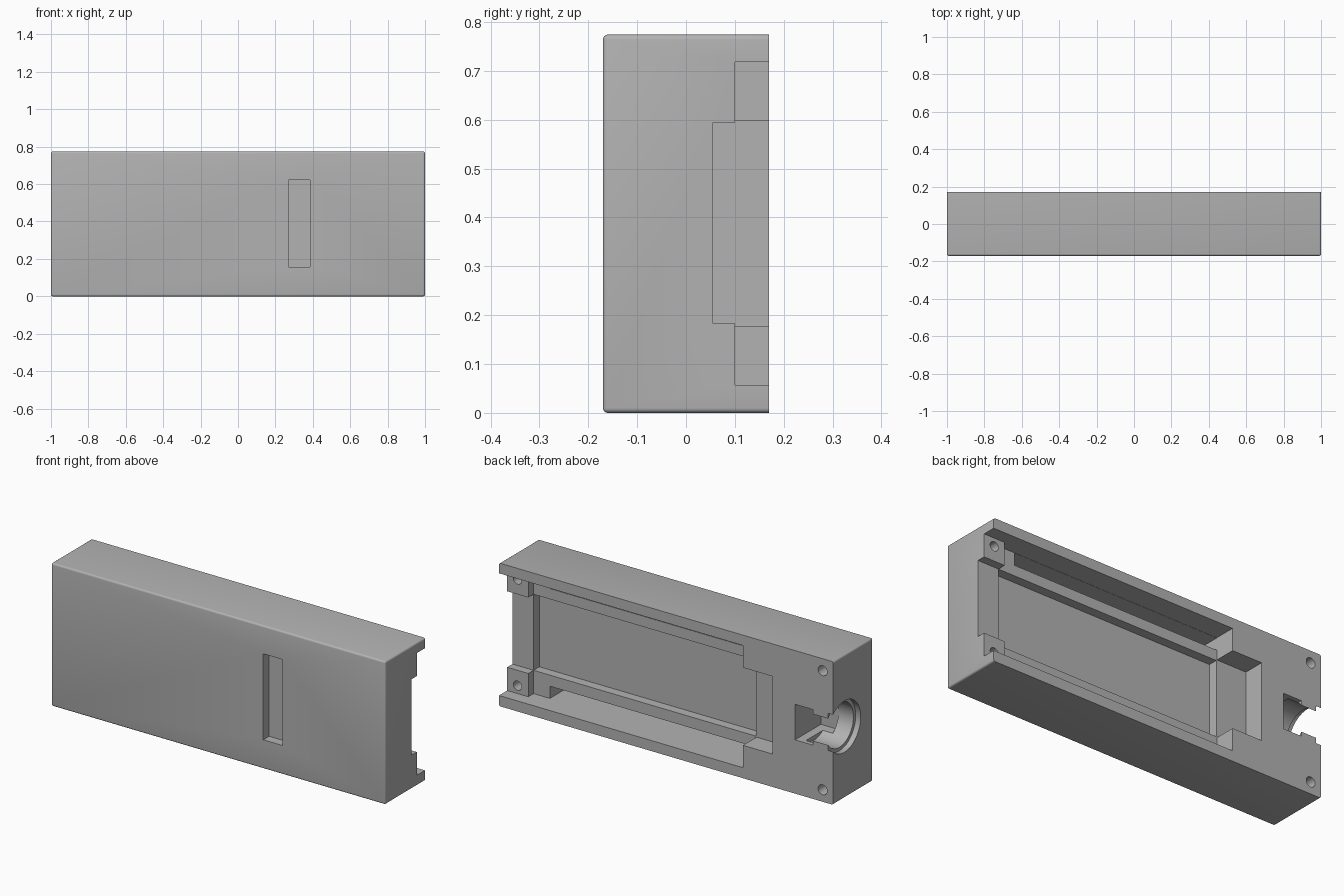
import bpy, bmesh, math
from mathutils import Matrix, Vector

if "Cube" in bpy.data.objects:
    bpy.data.objects.remove(bpy.data.objects["Cube"])

H = 0.774          # case height
MID = H / 2        # mirror height for paired features
BACK = 0.17        # open rear plane

grey = bpy.data.materials.new("plain grey")
grey.diffuse_color = (0.45, 0.45, 0.45, 1)
grey.use_nodes = True
grey.node_tree.nodes["Principled BSDF"].inputs["Base Color"].default_value = grey.diffuse_color


def make(name, bm):
    bmesh.ops.recalc_face_normals(bm, faces=bm.faces)
    me = bpy.data.meshes.new(name)
    bm.to_mesh(me)
    bm.free()
    ob = bpy.data.objects.new(name, me)
    bpy.context.collection.objects.link(ob)
    me.materials.append(grey)
    return ob


def box(x0, x1, y0, y1, z0, z1):
    bm = bmesh.new()
    size = Matrix.Diagonal((x1 - x0, y1 - y0, z1 - z0, 1))
    centre = Matrix.Translation(((x0 + x1) / 2, (y0 + y1) / 2, (z0 + z1) / 2))
    bmesh.ops.create_cube(bm, size=1, matrix=centre @ size)
    return bm


def rod(start, end, r, n=48):
    a, b = Vector(start), Vector(end)
    turn = (b - a).to_track_quat('Z', 'Y').to_matrix().to_4x4()
    bm = bmesh.new()
    bmesh.ops.create_cone(bm, cap_ends=True, segments=n, radius1=r, radius2=r,
                          depth=(b - a).length,
                          matrix=Matrix.Translation((a + b) / 2) @ turn)
    return bm


# Case block: every edge rounded except around the flat rear face
bm = box(-1, 1, -BACK, BACK, 0, H)
edges = [e for e in bm.edges if not all(v.co.y > 0 for v in e.verts)]
bmesh.ops.bevel(bm, geom=edges, offset=0.01, segments=4, profile=0.5, affect='EDGES')
case = make("case_half", bm)


def cut(bm):
    tool = make("cutter", bm)
    tool.hide_render = True
    mod = case.modifiers.new("cut", 'BOOLEAN')
    mod.operation, mod.solver, mod.object = 'DIFFERENCE', 'EXACT', tool
    bpy.context.view_layer.objects.active = case
    bpy.ops.object.modifier_apply(modifier=mod.name)
    bpy.data.objects.remove(tool)


# Main cavity, open end notch, gap between posts, sunken floor, inner end pocket
cut(box(-0.46, 0.874, 0.055, 0.3, 0.057, 0.718))
cut(box(0.80, 1.1, 0.10, 0.3, 0.057, 0.718))
cut(box(0.80, 1.1, 0.055, 0.3, 0.183, 0.594))
cut(box(-0.457, 0.874, 0.005, 0.3, 0.183, 0.594))
cut(box(-0.638, -0.40, 0.055, 0.3, 0.178, 0.598))

# Front window recess
cut(box(0.27, 0.385, -0.3, -0.12, 0.157, 0.622))

# Features mirrored top and bottom: side slots, post holes, corner screw holes
for s in (-1, 1):
    z0, z1 = sorted((MID + s * 0.264, MID + s * 0.330))
    cut(box(-0.46, 0.776, -0.09, 0.3, z0, z1))
    zp, zc = MID + s * 0.287, MID + s * 0.322
    cut(rod((0.938, -0.05, zp), (0.938, 0.3, zp), 0.025, 32))
    cut(rod((-0.937, 0.02, zc), (-0.937, 0.3, zc), 0.027, 32))

# Cable exit: square pocket, bore and shallow counterbore
cut(box(-0.88, -0.772, -0.05, 0.3, MID - 0.096, MID + 0.096))
cut(rod((-0.82, 0.074, MID), (-1.1, 0.074, MID), 0.12, 64))
cut(rod((-0.97, 0.074, MID), (-1.1, 0.074, MID), 0.139, 64))

# Smooth rounded edges and bores, keep corners crisp
bpy.ops.object.select_all(action='DESELECT')
case.select_set(True)
bpy.context.view_layer.objects.active = case
bpy.ops.object.shade_smooth_by_angle(angle=math.radians(30))
